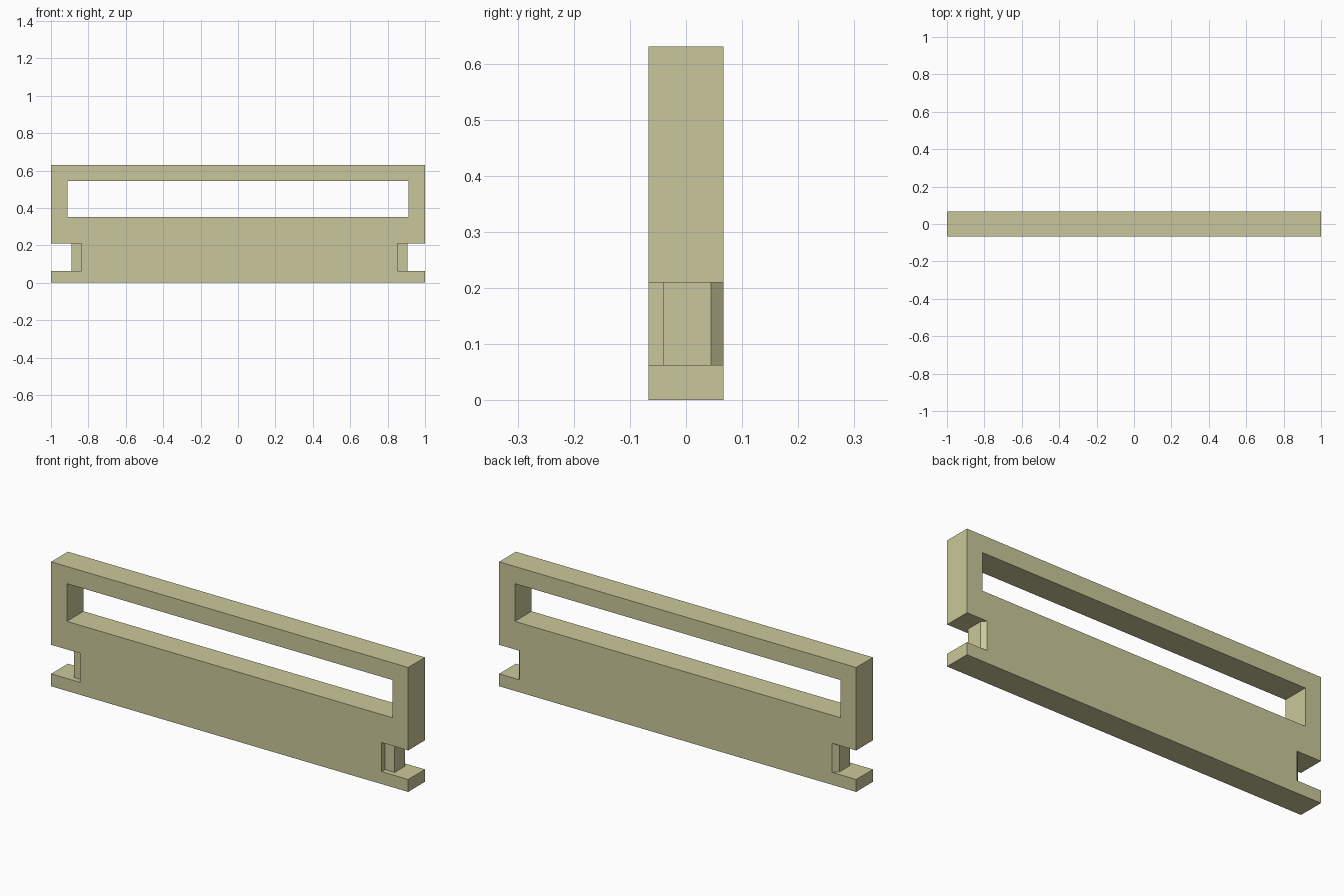
import bpy, bmesh

if "Cube" in bpy.data.objects:
    bpy.data.objects.remove(bpy.data.objects["Cube"])

HALF_Y, HEIGHT = 0.067, 0.63
NOTCH_Z = (0.063, 0.21)

mat = bpy.data.materials.new("khaki")
mat.diffuse_color = (0.59, 0.575, 0.325, 1)
mat.use_nodes = True
mat.node_tree.nodes["Principled BSDF"].inputs["Base Color"].default_value = mat.diffuse_color


def prism(name, outline, z0, z1):
    """Extrude an (x, y) outline from z0 to z1."""
    bm = bmesh.new()
    face = bm.faces.new([bm.verts.new((x, y, z0)) for x, y in outline])
    top = bmesh.ops.extrude_face_region(bm, geom=[face])
    verts = [v for v in top["geom"] if isinstance(v, bmesh.types.BMVert)]
    bmesh.ops.translate(bm, vec=(0, 0, z1 - z0), verts=verts)
    bmesh.ops.recalc_face_normals(bm, faces=bm.faces)
    mesh = bpy.data.meshes.new(name)
    bm.to_mesh(mesh)
    bm.free()
    mesh.materials.append(mat)
    obj = bpy.data.objects.new(name, mesh)
    bpy.context.collection.objects.link(obj)
    return obj


def rect(hx, hy):
    return [(-hx, -hy), (hx, -hy), (hx, hy), (-hx, hy)]


def notch(name, side, front, middle, back):
    """End slot: deep step at the front, shallow middle, chamfer at the back."""
    far = 0.2
    # carry the chamfer slope on past the back face
    over = back - (middle - back) / 0.022 * 0.03
    pts = [(1.1, -far), (front, -far), (front, -0.04), (middle, -0.04),
           (middle, 0.045), (over, HALF_Y + 0.03), (1.1, HALF_Y + 0.03)]
    return prism(name, [(side * x, y) for x, y in pts], *NOTCH_Z)


# Solid panel
panel = prism("panel", rect(1.0, HALF_Y), 0, HEIGHT)

# Long window and the two end notches
cutters = [
    prism("window_cutter", rect(0.912, 0.2), 0.352, 0.543),
    notch("left_notch_cutter", -1, 0.838, 0.89, 0.865),
    notch("right_notch_cutter", 1, 0.852, 0.905, 0.886),
]
bpy.context.view_layer.objects.active = panel
for cutter in cutters:
    cutter.hide_render = True
    mod = panel.modifiers.new(cutter.name, 'BOOLEAN')
    mod.operation = 'DIFFERENCE'
    mod.solver = 'EXACT'
    mod.object = cutter
    bpy.ops.object.modifier_apply(modifier=mod.name)
    bpy.data.objects.remove(cutter, do_unlink=True)
